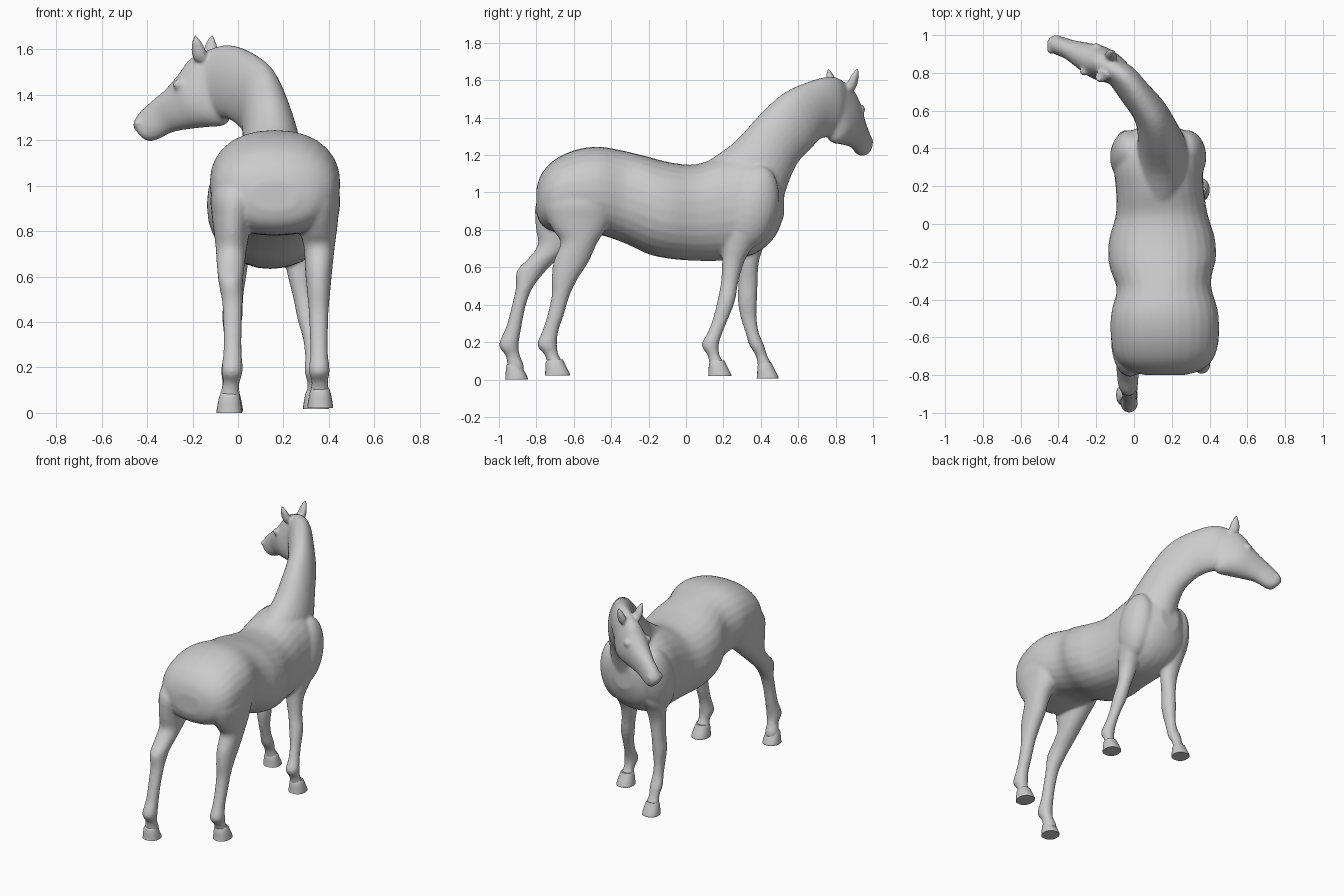
import bpy, bmesh, math
from mathutils import Vector, Matrix

SEG, SUB = 28, 4


def spow(v, n):
    return math.copysign(abs(v) ** (2 / n), v)


def loft(bm, stations, n=2.2, sub=SUB):
    """Skin of oval rings; a station is (point A, point B, half width)."""
    rows = [(*a, *b, w) for a, b, w in stations]
    path = []
    for i in range(len(rows) - 1):
        p0, p1, p2 = rows[max(i - 1, 0)], rows[i], rows[i + 1]
        p3 = rows[min(i + 2, len(rows) - 1)]
        for k in range(sub):
            t = k / sub
            path.append([0.5 * (2 * b + (c - a) * t + (2 * a - 5 * b + 4 * c - d) * t * t
                                + (3 * b - a - 3 * c + d) * t ** 3)
                         for a, b, c, d in zip(p0, p1, p2, p3)])
    path.append(list(rows[-1]))
    tops = [Vector(p[0:3]) for p in path]
    lows = [Vector(p[3:6]) for p in path]
    mids = [(a + b) / 2 for a, b in zip(tops, lows)]
    rings = []
    for i, p in enumerate(path):
        tan = mids[min(i + 1, len(mids) - 1)] - mids[max(i - 1, 0)]
        up = (tops[i] - lows[i]) / 2
        side = tan.cross(up).normalized() * max(p[6], 0.004)
        rings.append([bm.verts.new(mids[i] + up * spow(math.cos(a), n) + side * spow(math.sin(a), n))
                      for a in (2 * math.pi * j / SEG for j in range(SEG))])
    faces = [bm.faces.new(rings[0]), bm.faces.new(rings[-1][::-1])]
    for r, s in zip(rings, rings[1:]):
        for j in range(SEG):
            k = (j + 1) % SEG
            faces.append(bm.faces.new((r[j], s[j], s[k], r[k])))
    bmesh.ops.recalc_face_normals(bm, faces=faces)


def ball(bm, loc, radii, tilt=0.0):
    m = Matrix.Translation(loc) @ Matrix.Rotation(tilt, 4, 'X') @ Matrix.Diagonal((*radii, 1))
    bmesh.ops.create_uvsphere(bm, u_segments=24, v_segments=16, radius=1, matrix=m)


def finish(bm, name):
    me = bpy.data.meshes.new(name)
    bm.to_mesh(me)
    bm.free()
    ob = bpy.data.objects.new(name, me)
    bpy.context.collection.objects.link(ob)
    return ob


def limb(bm, rows):
    """Leg stations: z, back y, front y, centre x, half width."""
    loft(bm, [((x, f, z), (x, b, z), w) for z, b, f, x, w in rows], 2.1)


bm = bmesh.new()

# torso: y, low z, high z, centre x, half width
torso = [(-.80, .89, 1.02, .163, .10), (-.775, .83, 1.095, .163, .19), (-.71, .79, 1.17, .163, .26),
         (-.60, .78, 1.225, .163, .285), (-.47, .775, 1.245, .162, .283), (-.33, .73, 1.222, .158, .25),
         (-.20, .67, 1.19, .15, .283), (-.08, .645, 1.16, .148, .28), (.05, .635, 1.15, .145, .243),
         (.18, .635, 1.19, .137, .232), (.30, .65, 1.21, .13, .235), (.40, .69, 1.19, .128, .215),
         (.48, .77, 1.13, .128, .16), (.525, .88, 1.06, .128, .07)]
loft(bm, [((x, y, h), (x, y, l), w) for y, l, h, x, w in torso], 2.25)

# shoulder muscles
for s in (-1, 1):
    ball(bm, (.128 + s * .15, .355, .92), (.105, .135, .23), -.25)

# neck: crest point, throat point, half width
loft(bm, [((.15, .12, 1.17), (.135, .47, .78), .17), ((.165, .26, 1.27), (.13, .53, 1.0), .135),
          ((.15, .40, 1.42), (.10, .59, 1.15), .108), ((.115, .53, 1.535), (.05, .66, 1.23), .092),
          ((.03, .68, 1.60), (-.02, .71, 1.285), .082), ((-.05, .78, 1.62), (-.08, .78, 1.30), .075),
          ((-.13, .83, 1.60), (-.13, .81, 1.32), .06)], 2.0)

# head: face line, jaw line, half width
loft(bm, [((-.10, .815, 1.605), (-.03, .77, 1.34), .062), ((-.20, .865, 1.565), (-.055, .79, 1.27), .082),
          ((-.25, .885, 1.50), (-.135, .83, 1.258), .09), ((-.31, .91, 1.43), (-.21, .865, 1.25), .074),
          ((-.375, .935, 1.375), (-.29, .905, 1.235), .055), ((-.43, .955, 1.325), (-.355, .93, 1.203), .05),
          ((-.458, .965, 1.28), (-.395, .945, 1.196), .044), ((-.458, .965, 1.255), (-.42, .952, 1.21), .022)], 2.1)

# ears, brows and nostrils on both sides of the head
side = Vector((.42, .90, 0)).normalized()
fwd = Vector((-.90, .42, 0)).normalized()
for s in (-1, 1):
    base, tip = Vector((-.145, .835, 1.555)) + side * s * .05, Vector((-.152, .838, 1.668)) + side * s * .09
    ear = []
    for t, d, w in ((0, .030, .024), (.3, .035, .025), (.6, .027, .019), (.85, .013, .011), (1, .005, .006)):
        c = base.lerp(tip, t)
        ear.append((c + fwd * d, c - fwd * d, w))
    loft(bm, ear, 2.0)
    ball(bm, Vector((-.232, .872, 1.445)) + side * s * .073, (.026, .022, .024))
    ball(bm, Vector((-.425, .952, 1.275)) + side * s * .036, (.022, .018, .022))

# front legs
limb(bm, [(.95, .25, .45, .27, .06), (.80, .215, .42, .28, .075), (.72, .20, .365, .275, .066),
          (.63, .193, .312, .27, .056), (.52, .187, .28, .285, .044), (.42, .168, .262, .305, .044),
          (.33, .145, .228, .32, .034), (.25, .115, .195, .33, .035), (.185, .083, .175, .336, .043),
          (.13, .115, .18, .34, .035), (.08, .125, .208, .342, .042), (.05, .125, .21, .342, .042)])
limb(bm, [(.95, .28, .48, .00, .06), (.80, .28, .46, -.015, .075), (.72, .29, .42, -.015, .066),
          (.63, .288, .39, -.015, .056), (.52, .28, .383, -.02, .044), (.42, .277, .38, -.025, .044),
          (.33, .292, .378, -.028, .034), (.25, .318, .39, -.03, .035), (.185, .338, .417, -.033, .043),
          (.13, .372, .434, -.035, .035), (.08, .383, .458, -.035, .042), (.05, .383, .462, -.035, .042)])

# hind legs
limb(bm, [(1.05, -.72, -.40, .31, .08), (.95, -.765, -.38, .34, .108), (.86, -.745, -.40, .348, .095),
          (.79, -.705, -.435, .355, .08), (.73, -.67, -.475, .358, .068), (.63, -.708, -.52, .355, .06),
          (.54, -.718, -.578, .355, .052), (.45, -.718, -.622, .355, .044), (.34, -.742, -.655, .356, .040),
          (.26, -.768, -.682, .357, .039), (.185, -.795, -.69, .358, .046), (.135, -.758, -.682, .36, .036),
          (.09, -.742, -.66, .36, .044), (.06, -.742, -.655, .36, .044)])
limb(bm, [(1.05, -.73, -.42, .01, .08), (.95, -.80, -.40, -.015, .105), (.86, -.807, -.44, -.025, .09),
          (.79, -.80, -.52, -.028, .078), (.72, -.792, -.60, -.03, .068), (.65, -.84, -.678, -.032, .062),
          (.58, -.905, -.75, -.032, .054), (.49, -.91, -.82, -.025, .045), (.39, -.932, -.858, -.024, .041),
          (.28, -.962, -.88, -.024, .040), (.185, -1.0, -.895, -.026, .046), (.13, -.965, -.888, -.03, .036),
          (.08, -.956, -.868, -.035, .044), (.04, -.956, -.865, -.036, .044)])

# fuse all muscles into one smooth skin
body = finish(bm, "horse_body")
rm = body.modifiers.new("fuse", 'REMESH')
rm.mode, rm.voxel_size, rm.use_smooth_shade = 'VOXEL', 0.0095, True
sm = body.modifiers.new("soften", 'SMOOTH')
sm.factor, sm.iterations = 0.5, 9

# hooves: name, centre x, heel y, toe y, sole z
for name, x, b, f, z in (("front_right_hoof", .343, .118, .243, .018), ("front_left_hoof", -.035, .378, .495, .006),
                         ("hind_right_hoof", .362, -.755, -.62, .022), ("hind_left_hoof", -.038, -.967, -.845, 0)):
    hb = bmesh.new()
    loft(hb, [((x, f - .038, z + .085), (x, b + .014, z + .085), .038),
              ((x, f - .031, z + .068), (x, b + .005, z + .068), .046),
              ((x, f - .002, z + .012), (x, b + .002, z + .012), .056),
              ((x, f, z), (x, b, z), .056)], 2.3, 2)
    ob = finish(hb, name)
    bpy.ops.object.select_all(action='DESELECT')
    ob.select_set(True)
    bpy.context.view_layer.objects.active = ob
    bpy.ops.object.shade_smooth_by_angle(angle=math.radians(40))
